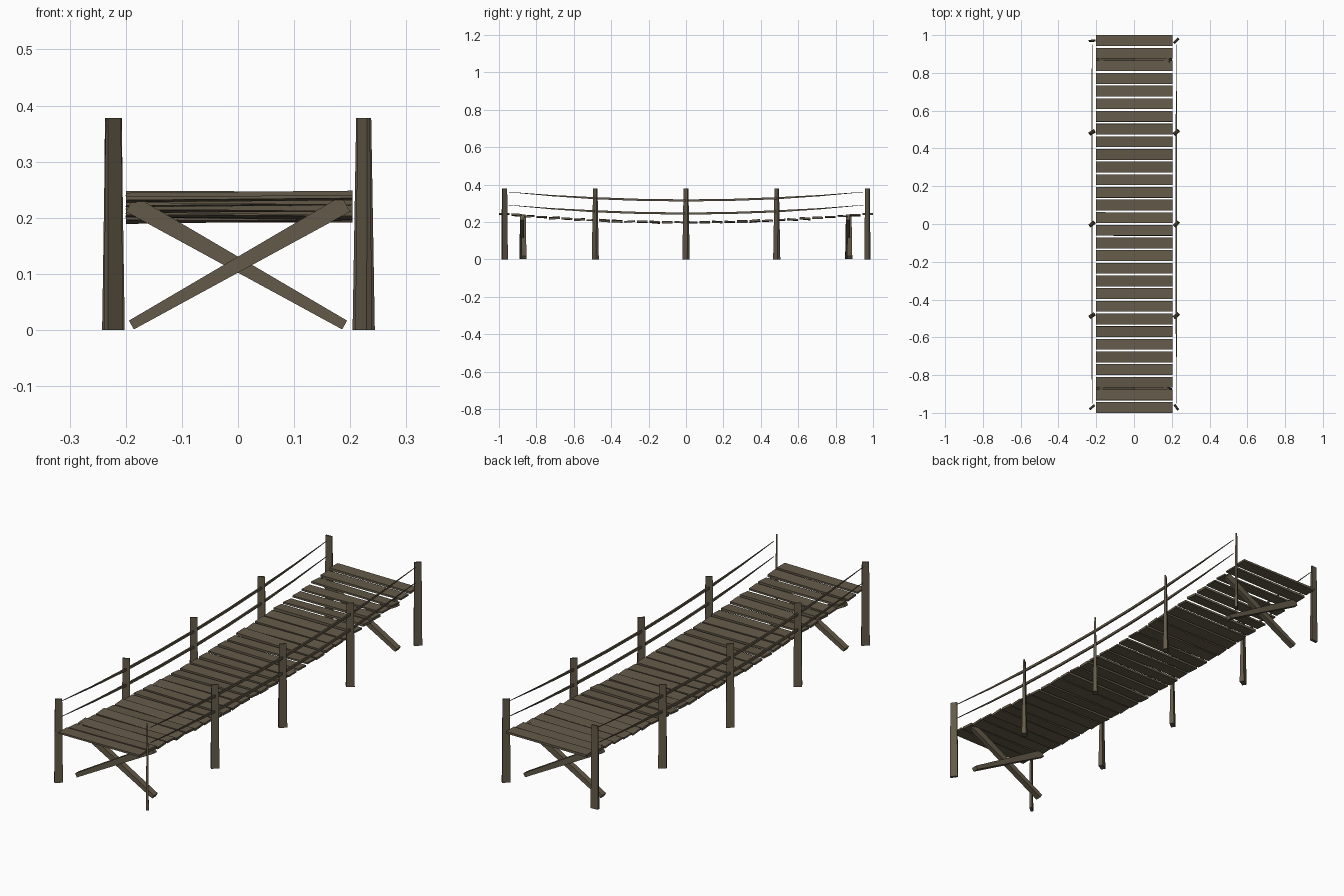
import bpy, bmesh, math, random
from mathutils import Vector, Euler

cube = bpy.data.objects.get("Cube")
if cube:
    bpy.data.objects.remove(cube, do_unlink=True)

random.seed(4)

wood = bpy.data.materials.new("weathered_wood")
wood.use_nodes = True
colour = (0.125, 0.102, 0.066, 1)
wood.diffuse_color = colour
bsdf = next(n for n in wood.node_tree.nodes if n.type == 'BSDF_PRINCIPLED')
bsdf.inputs["Base Color"].default_value = colour
bsdf.inputs["Roughness"].default_value = 0.9


def timber(name, path, sizes, u, v):
    """Four-sided flat-shaded bar along a path; sizes give (u, v) widths per point."""
    bm = bmesh.new()
    rings = []
    for p, (a, b) in zip(path, sizes):
        rings.append([bm.verts.new(Vector(p) + u * a * i / 2 + v * b * j / 2)
                      for i, j in ((-1, -1), (1, -1), (1, 1), (-1, 1))])
    for r, s in zip(rings, rings[1:]):
        for k in range(4):
            bm.faces.new((r[k], r[(k + 1) % 4], s[(k + 1) % 4], s[k]))
    bm.faces.new(rings[0])
    bm.faces.new(rings[-1])
    bmesh.ops.recalc_face_normals(bm, faces=bm.faces)
    mesh = bpy.data.meshes.new(name)
    bm.to_mesh(mesh)
    bm.free()
    mesh.materials.append(wood)
    obj = bpy.data.objects.new(name, mesh)
    bpy.context.collection.objects.link(obj)
    return obj


X, Y, Z = Vector((1, 0, 0)), Vector((0, 1, 0)), Vector((0, 0, 1))


def sag(y, low, rise):
    return low + rise * y * y


# Deck planks, hanging in a shallow curve with a little unevenness
COUNT, WIDTH = 30, 0.057
pitch = (2 - WIDTH) / (COUNT - 1)
for i in range(COUNT):
    y = -1 + WIDTH / 2 + i * pitch
    end = i in (0, COUNT - 1)
    tilt = 0 if end else random.uniform(-0.1, 0.1)
    roll = random.uniform(-0.014, 0.014)
    rot = Euler((tilt, roll, 0)).to_matrix()
    centre = Vector((0.002, y, sag(y, 0.198, 0.047)))
    ends = [centre + rot @ (X * s * 0.202) for s in (-1, 1)]
    timber(f"deck_plank_{i + 1}", ends,
           [(WIDTH, random.uniform(0.007, 0.012)) for _ in ends], rot @ Y, rot @ Z)

# Upright posts: thin boards, flared at the foot and turned to different angles
POST_Y = (-0.97, -0.485, 0, 0.485, 0.97)
ANGLES = {"right": (40, 30, 38, 30, 5), "left": (-55, 40, 48, 42, 45)}
for side, x in (("right", -0.222), ("left", 0.224)):
    for i, (y, angle) in enumerate(zip(POST_Y, ANGLES[side])):
        a = math.radians(angle)
        u = Vector((math.cos(a), math.sin(a), 0))
        foot = 0.012 if i in (0, 4) else 0.02
        timber(f"{side}_post_{i + 1}", [(x, y, 0), (x, y, 0.378)],
               [(0.035, foot), (0.03, 0.006)], u, Z.cross(u))

    # Two sagging rails per side, thinning out towards the ends
    for level, low in (("lower", 0.245), ("upper", 0.315)):
        path, sizes = [], []
        for y in (-0.95, -0.72, -0.485, -0.24, 0, 0.24, 0.485, 0.72, 0.95):
            t = min(1, (0.95 - abs(y)) / 0.465)
            path.append((x, y, sag(y, low, 0.05)))
            sizes.append((0.002 + 0.005 * t, 0.002 + 0.009 * t))
        timber(f"{side}_{level}_rail", path, sizes, X, Z)

# Crossed braces under each end of the deck
for end, y in (("front", -0.872), ("back", 0.87)):
    for name, s in (("a", 1), ("b", -1)):
        low, high = Vector((-0.19 * s, y - 0.005 * s, 0.009)), Vector((0.192 * s, y - 0.005 * s, 0.225))
        v = (high - low).normalized().cross(Y)
        timber(f"{end}_brace_{name}", [low, high],
               [(0.028, 0.018), (0.02, 0.032)], Y, v)
